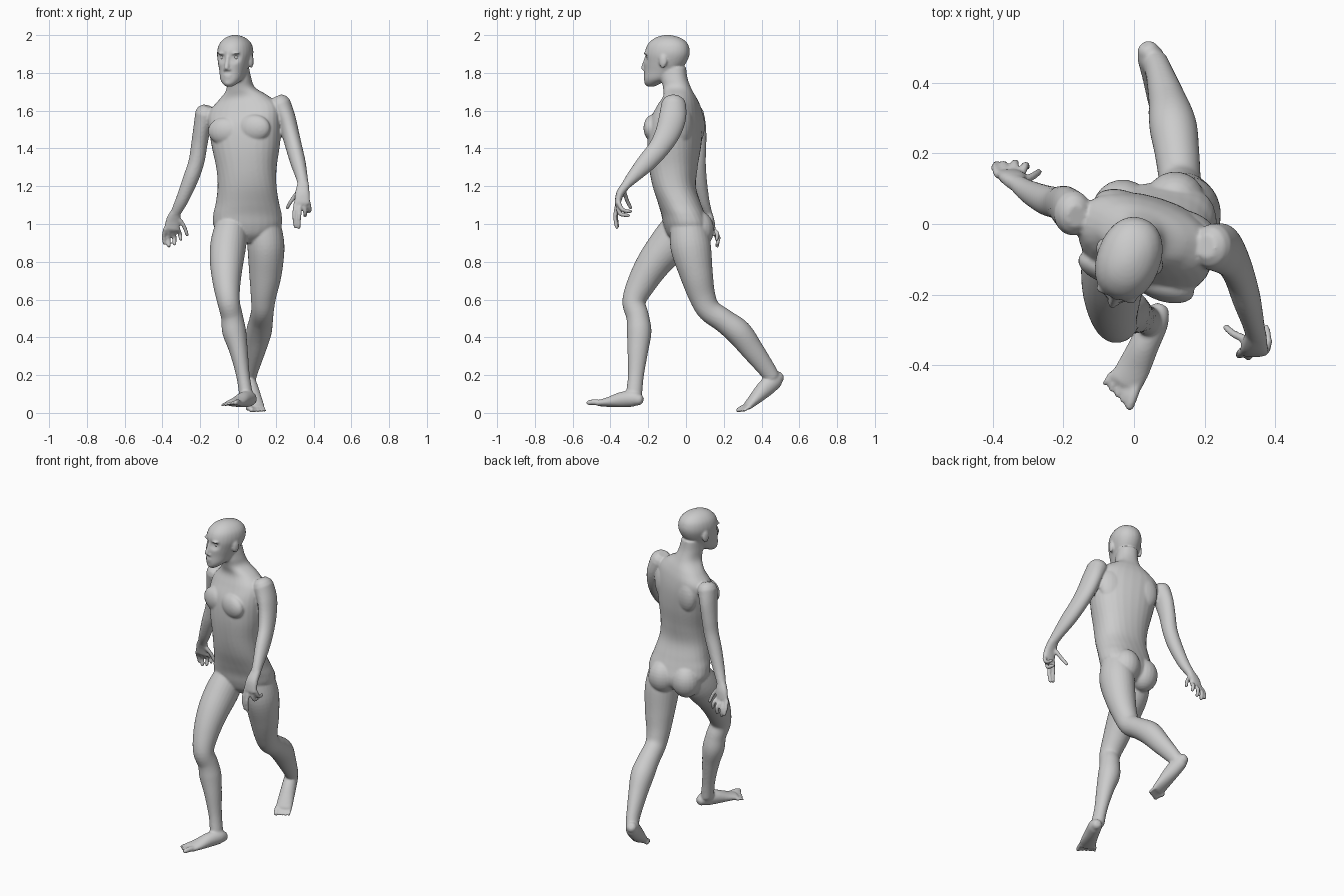
import bpy, bmesh, math
from mathutils import Vector, Matrix

bm = bmesh.new()
SEG, SUB = 28, 6


def spline(rows):
    """Smooth curve through the rows (position and radii together)."""
    out = []
    for i in range(len(rows) - 1):
        p0, p1 = rows[max(i - 1, 0)], rows[i]
        p2, p3 = rows[i + 1], rows[min(i + 2, len(rows) - 1)]
        for k in range(SUB):
            t = k / SUB
            out.append([0.5 * (2 * b + (c - a) * t + (2 * a - 5 * b + 4 * c - d) * t * t
                               + (3 * b - a - 3 * c + d) * t ** 3)
                        for a, b, c, d in zip(p0, p1, p2, p3)])
    return out + [list(rows[-1])]


def loft(rows, side=(1, 0, 0), n=2.0):
    """Skin of rings x,y,z,half width,half depth; with yaw,roll added the rings lie flat."""
    rows = spline(rows)
    pts = [Vector(r[:3]) for r in rows]
    rings, last = [], len(rows) - 1
    for i, r in enumerate(rows):
        if len(r) > 5:
            s = Vector((math.cos(r[5]), math.sin(r[5]), r[6]))
            tan = Vector((0, 0, 1))
            dep = tan.cross(s).normalized()
        else:
            tan = (pts[min(i + 1, last)] - pts[max(i - 1, 0)]).normalized()
            s = Vector(side)
            s = (s - tan * s.dot(tan)).normalized()
            dep = tan.cross(s)
        a, b = r[3], r[4]
        h = min(a, b)
        steps = [(1, 0)]
        if i == 0:
            steps = [(.5, -.75 * h), (.85, -.42 * h), (1, 0)]
        elif i == last:
            steps = [(1, 0), (.85, .42 * h), (.5, .75 * h)]
        if len(r) > 5:
            steps = [(1, 0)]
        for k, off in steps:
            ring = []
            for j in range(SEG):
                t = 2 * math.pi * j / SEG
                c, q = math.cos(t), math.sin(t)
                c = math.copysign(abs(c) ** (2 / n), c)
                q = math.copysign(abs(q) ** (2 / n), q)
                ring.append(bm.verts.new(pts[i] + tan * off + s * (a * c * k) + dep * (b * q * k)))
            rings.append(ring)
    faces = [bm.faces.new(rings[0][::-1]), bm.faces.new(rings[-1])]
    for lo, hi in zip(rings, rings[1:]):
        for j in range(SEG):
            m = (j + 1) % SEG
            faces.append(bm.faces.new((lo[j], lo[m], hi[m], hi[j])))
    bmesh.ops.recalc_face_normals(bm, faces=faces)
    return [v for ring in rings for v in ring]


def frame(origin, yaw):
    """Local axes: x to the side, -y forward."""
    return Matrix.Translation(origin) @ Matrix.Rotation(yaw, 4, 'Z')


def blob(mat, loc, size):
    bmesh.ops.create_uvsphere(bm, u_segments=20, v_segments=14, radius=1,
                              matrix=mat @ Matrix.Translation(loc) @ Matrix.Diagonal((*size, 1)))


def digits(chains, r, flat=1.0):
    for chain in chains:
        k = len(chain) - 1
        loft([(*p, r * (1 - .22 * i / k), r * flat * (1 - .22 * i / k)) for i, p in enumerate(chain)])


# torso and neck, twisted between hips and chest
loft([(.05, .005, .90, .05, .06, .15, 0), (.05, .005, .94, .13, .10, .15, 0),
      (.05, .0, .99, .18, .115, .15, 0), (.05, -.015, 1.05, .182, .113, .12, 0),
      (.05, -.035, 1.11, .168, .113, .05, 0), (.048, -.062, 1.20, .156, .114, -.08, 0),
      (.045, -.067, 1.30, .160, .125, -.2, .02), (.042, -.062, 1.42, .182, .135, -.28, .05),
      (.036, -.052, 1.53, .195, .130, -.31, .08), (.03, -.035, 1.61, .19, .105, -.31, .11),
      (.025, -.03, 1.665, .135, .083, -.31, .12), (.014, -.045, 1.715, .076, .074, -.31, .1),
      (.005, -.062, 1.77, .064, .07, -.33, 0), (-.005, -.07, 1.83, .06, .07, -.35, 0)], n=2.3)
chest = frame((.036, -.055, 1.5), -.31)
hips = frame((.05, 0, .97), .15)
for s in (-1, 1):
    blob(chest, (s * .082, -.098, .0 + s * .008), (.09, .046, .072))
    blob(chest, (s * .095, .075, .02), (.085, .05, .11))
    blob(hips, (s * .075, .055, .0), (.085, .083, .1))

# head
yaw = -.35
head = frame((-.015, -.1, 0), yaw)
rows = [(1.728, .092, .018, .02), (1.745, .08, .04, .043), (1.77, .054, .058, .073), (1.81, .03, .069, .094),
        (1.85, .012, .080, .113), (1.90, .0, .090, .122), (1.945, -.004, .084, .112),
        (1.975, -.005, .064, .086), (1.992, -.003, .038, .052), (2.0, 0, .012, .016)]
skull = loft([(*(head @ Vector((0, -f, z))), a, b, yaw, 0) for z, f, a, b in rows], n=2.15)
fwd = head.to_3x3() @ Vector((0, -1, 0))
for s in (-1, 1):
    socket = head @ Vector((s * .036, -.112, 1.882))
    for v in skull:
        d = (v.co - socket).length
        if d < .034:
            v.co -= fwd * .017 * (1 - (d / .034) ** 2)
    blob(head, (s * .036, -.106, 1.903), (.026, .012, .007))
    blob(head, (s * .088, .008, 1.862), (.011, .022, .036))
    blob(head, (s * .012, -.124, 1.817), (.009, .011, .009))
loft([(*(head @ Vector((0, -f, z))), a, b) for z, f, a, b in
      ((1.888, .114, .010, .010), (1.855, .124, .011, .012), (1.825, .134, .013, .013))])
for z, w in ((1.788, .026), (1.776, .023)):
    blob(head, (0, -.119, z), (w, .011, .006))
blob(head, (0, -.109, 1.748), (.024, .018, .017))

# forward leg and foot
loft([(-.03, -.02, 1.0, .085, .095), (-.05, -.085, .90, .095, .104), (-.06, -.165, .80, .089, .092),
      (-.06, -.233, .69, .074, .077), (-.05, -.275, .59, .060, .062), (-.032, -.256, .51, .058, .060),
      (-.02, -.248, .43, .063, .065), (.003, -.255, .33, .049, .055),
      (.026, -.265, .2, .036, .042), (.042, -.275, .1, .036, .043)])
loft([(.07, -.25, .07, .031, .031), (.058, -.28, .075, .039, .042), (.03, -.34, .07, .042, .041),
      (.0, -.405, .058, .047, .027), (-.025, -.45, .052, .049, .018)], (.92, -.38, 0))
# trailing leg and foot
loft([(.135, .01, 1.0, .09, .095), (.148, .025, .88, .098, .107), (.145, .055, .735, .086, .088),
      (.135, .085, .62, .068, .071), (.13, .122, .545, .060, .063), (.122, .2, .488, .063, .063),
      (.11, .28, .425, .067, .069), (.094, .35, .335, .053, .06), (.072, .425, .235, .039, .047),
      (.06, .455, .19, .037, .042)])
loft([(.04, .49, .19, .031, .033), (.048, .47, .175, .038, .046), (.065, .42, .13, .042, .046),
      (.08, .37, .08, .046, .034), (.093, .327, .037, .049, .021)], (.95, .3, 0))
# toes from big to little
for base0, base1, tip0, tip1 in (
        ((.006, -.455, .052), (-.064, -.425, .045), (-.013, -.517, .054), (-.083, -.452, .040)),
        ((.055, .318, .028), (.128, .34, .03), (.073, .276, .012), (.142, .308, .011))):
    for i in range(5):
        t = i / 4
        b = Vector(base0).lerp(Vector(base1), t)
        e = Vector(tip0).lerp(Vector(tip1), t)
        r = .017 if i == 0 else .0125 - .0007 * i
        e.z = max(e.z, r * .8)
        digits([(b, b.lerp(e, .5) + Vector((0, 0, .004)), e)], r)

# arms: shoulder to wrist
loft([(.222, -.065, 1.635, .058, .066), (.255, -.072, 1.56, .050, .072), (.277, -.098, 1.48, .046, .066),
      (.298, -.145, 1.40, .043, .056), (.318, -.21, 1.325, .040, .050), (.336, -.275, 1.255, .032, .036),
      (.345, -.315, 1.21, .029, .025)])
loft([(-.172, .03, 1.585, .055, .064), (-.19, .045, 1.51, .046, .062), (-.205, .056, 1.42, .043, .052),
      (-.22, .06, 1.33, .042, .045), (-.25, .068, 1.24, .041, .042), (-.295, .09, 1.13, .034, .033),
      (-.33, .115, 1.06, .027, .023)])
# palms
loft([(.345, -.31, 1.215, .03, .024), (.341, -.347, 1.165, .038, .021), (.339, -.362, 1.11, .042, .016)], n=2.4)
loft([(-.33, .115, 1.06, .028, .022), (-.343, .13, 1.02, .037, .02), (-.351, .14, .975, .040, .016)], n=2.4)
# fingers, thumb last
digits([[(.306, -.36, 1.11), (.298, -.37, 1.045), (.304, -.362, .985)],
        [(.328, -.362, 1.11), (.324, -.375, 1.04), (.322, -.366, .98)],
        [(.35, -.362, 1.11), (.356, -.35, 1.055), (.354, -.302, 1.045)],
        [(.372, -.358, 1.115), (.38, -.335, 1.075), (.374, -.292, 1.067)],
        [(.325, -.33, 1.18), (.284, -.312, 1.125), (.26, -.292, 1.085)]], .0125)
digits([[(-.319, .14, .975), (-.308, .165, .95), (-.303, .162, .918)],
        [(-.342, .142, .97), (-.337, .172, .932), (-.335, .164, .893)],
        [(-.364, .142, .97), (-.368, .168, .925), (-.366, .164, .882)],
        [(-.384, .14, .975), (-.393, .16, .935), (-.389, .17, .897)],
        [(-.32, .12, 1.035), (-.287, .135, .99), (-.269, .148, .942)]], .0125)

# fuse all parts into one smooth skin
mesh = bpy.data.meshes.new("body")
bm.to_mesh(mesh)
bm.free()
body = bpy.data.objects.new("body", mesh)
bpy.context.collection.objects.link(body)
fuse = body.modifiers.new("fuse", 'REMESH')
fuse.mode, fuse.voxel_size, fuse.use_smooth_shade = 'VOXEL', .0062, True
soft = body.modifiers.new("soften", 'SMOOTH')
soft.factor, soft.iterations = .5, 5

# eyeballs
for s, name in ((-1, "right_eye"), (1, "left_eye")):
    bpy.ops.mesh.primitive_uv_sphere_add(segments=20, ring_count=12, radius=.016,
                                         location=head @ Vector((s * .036, -.086, 1.883)))
    bpy.context.object.name = name
    bpy.ops.object.shade_smooth()
